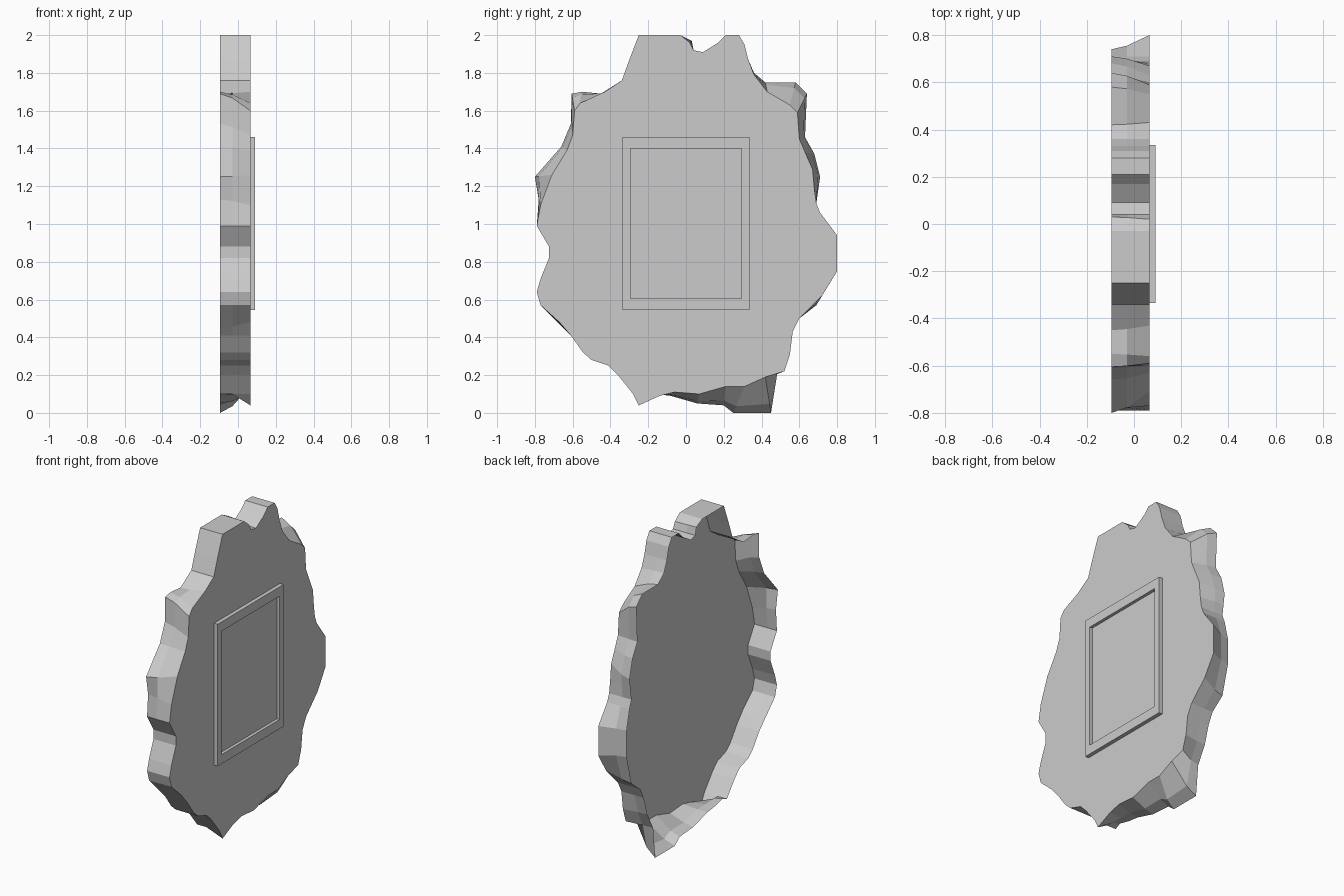
import bpy, bmesh

X_FRONT, X_MID, X_BACK = 0.065, -0.03, -0.095

# Ragged outline of the front face as (y, z), clockwise from the top left
FRONT = [
    (-.25, 2), (-.03, 2), (.02, 1.96), (.04, 1.92), (.09, 1.91), (.17, 1.96), (.21, 2), (.28, 2),
    (.31, 1.95), (.33, 1.87), (.36, 1.79), (.43, 1.70), (.55, 1.63), (.59, 1.59), (.60, 1.45),
    (.63, 1.38), (.67, 1.29), (.68, 1.18), (.69, 1.11), (.71, 1.06), (.80, .94), (.80, .75),
    (.72, .62), (.60, .50), (.565, .43), (.55, .31), (.52, .22), (.42, .19), (.31, .14),
    (.21, .14), (.07, .10), (-.06, .11), (-.14, .09), (-.25, .04), (-.28, .10), (-.36, .20),
    (-.41, .25), (-.50, .28), (-.545, .32), (-.61, .41), (-.67, .48), (-.77, .57), (-.79, .64),
    (-.77, .71), (-.725, .82), (-.725, .88), (-.79, .99), (-.77, 1.10), (-.71, 1.26),
    (-.63, 1.39), (-.60, 1.47), (-.59, 1.60), (-.56, 1.64), (-.43, 1.70), (-.34, 1.76), (-.30, 1.87)]

# Points where the back rim wanders away from the front outline
BACK_SHIFT = {
    2: (.03, 1.97), 10: (.36, 1.80), 11: (.42, 1.75), 12: (.58, 1.75), 13: (.64, 1.69),
    14: (.63, 1.46), 15: (.68, 1.37), 16: (.71, 1.25), 17: (.70, 1.18), 20: (.74, .93),
    21: (.74, .76), 22: (.69, .57), 25: (.53, .31), 26: (.47, .20), 27: (.45, 0), 28: (.25, 0),
    29: (.20, .04), 30: (.06, .05), 31: (-.08, .09), 32: (-.16, .10), 33: (-.24, .12),
    40: (-.65, .45), 47: (-.78, 1.13), 48: (-.80, 1.25), 49: (-.66, 1.41), 50: (-.61, 1.53),
    51: (-.605, 1.69), 52: (-.55, 1.70), 53: (-.45, 1.69)}


def finish(bm, name):
    mesh = bpy.data.meshes.new(name)
    bm.to_mesh(mesh)
    bm.free()
    obj = bpy.data.objects.new(name, mesh)
    bpy.context.collection.objects.link(obj)
    return obj


def ring(bm, x, outline):
    return [bm.verts.new((x, y, z)) for y, z in outline]


def bridge(bm, a, b):
    n = len(a)
    for i in range(n):
        j = (i + 1) % n
        bm.faces.new((a[i], a[j], b[j], b[i]))


# Rough slab: front face and side walls, open at the back
back = [BACK_SHIFT.get(i, p) for i, p in enumerate(FRONT)]
mid = [(f[0] * .25 + b[0] * .75, f[1] * .25 + b[1] * .75) for f, b in zip(FRONT, back)]
bm = bmesh.new()
rings = [ring(bm, X_FRONT, FRONT), ring(bm, X_MID, mid), ring(bm, X_BACK, back)]
bm.faces.new(rings[0][::-1])
bridge(bm, rings[0], rings[1])
bridge(bm, rings[1], rings[2])
finish(bm, "rough_slab")


def rect(y, z0, z1):
    return [(-y, z1), (y, z1), (y, z0), (-y, z0)]


# Raised rectangular frame with a sunken panel
bm = bmesh.new()
outer, inner = rect(.335, .545, 1.46), rect(.295, .605, 1.40)
base = ring(bm, X_FRONT, outer)
lip = ring(bm, .09, outer)
edge = ring(bm, .09, inner)
panel = ring(bm, .07, inner)
bridge(bm, lip, base)
bridge(bm, edge, lip)
bridge(bm, panel, edge)
bm.faces.new(panel[::-1])
finish(bm, "plaque_frame")
